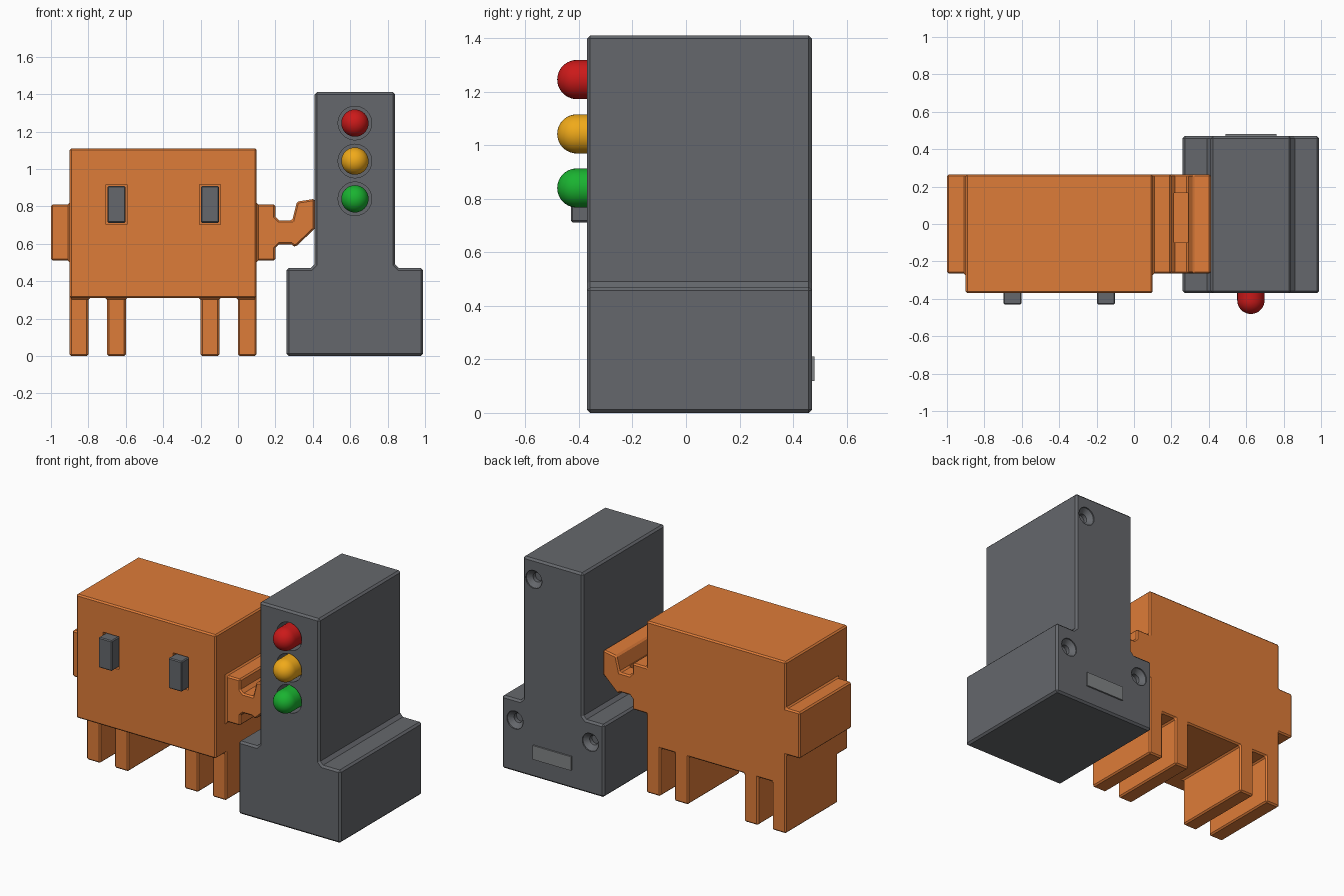
import bpy, bmesh, math

if "Cube" in bpy.data.objects:
    bpy.data.objects.remove(bpy.data.objects["Cube"])


def mat(name, rgb):
    m = bpy.data.materials.new(name)
    m.diffuse_color = (*rgb, 1)
    m.use_nodes = True
    m.node_tree.nodes["Principled BSDF"].inputs["Base Color"].default_value = m.diffuse_color
    return m


ORANGE = mat("orange", (0.73, 0.20, 0.04))
DARK = mat("dark grey", (0.13, 0.137, 0.15))
PLATE = mat("plate grey", (0.22, 0.23, 0.24))


def make(name, bm, material=None):
    bmesh.ops.recalc_face_normals(bm, faces=bm.faces[:])
    me = bpy.data.meshes.new(name)
    bm.to_mesh(me)
    bm.free()
    ob = bpy.data.objects.new(name, me)
    bpy.context.collection.objects.link(ob)
    if material:
        me.materials.append(material)
    return ob


def chamfer(ob, width, skip_y=()):
    """Chamfer the sharp edges, except those lying in the planes y = skip_y."""
    bm = bmesh.new()
    bm.from_mesh(ob.data)
    bmesh.ops.dissolve_limit(bm, angle_limit=math.radians(1), verts=bm.verts[:], edges=bm.edges[:])
    flat = lambda e: any(all(abs(v.co.y - y) < 1e-4 for v in e.verts) for y in skip_y)
    edges = [e for e in bm.edges if e.calc_face_angle(0) > math.radians(65) and not flat(e)]
    bmesh.ops.bevel(bm, geom=edges, offset=width, offset_type='OFFSET', segments=1,
                    profile=0.5, affect='EDGES', clamp_overlap=False)
    bmesh.ops.recalc_face_normals(bm, faces=bm.faces[:])
    bm.to_mesh(ob.data)
    bm.free()


def prism(name, pts, y0, y1, material=None):
    """Extrude an (x, z) outline from y0 to y1."""
    bm = bmesh.new()
    face = bm.faces.new([bm.verts.new((x, y0, z)) for x, z in pts])
    ext = bmesh.ops.extrude_face_region(bm, geom=[face])
    bmesh.ops.translate(bm, vec=(0, y1 - y0, 0),
                        verts=[g for g in ext["geom"] if isinstance(g, bmesh.types.BMVert)])
    return make(name, bm, material)


def box(name, x0, x1, y0, y1, z0, z1, material=None):
    return prism(name, [(x0, z0), (x0, z1), (x1, z1), (x1, z0)], y0, y1, material)


def lathe(name, pts, x, z, material=None, n=32):
    """Revolve (radius, y) points around a y-axis through (x, z)."""
    bm = bmesh.new()
    vs = [bm.verts.new((x + r, y, z)) for r, y in pts]
    es = [bm.edges.new(p) for p in zip(vs, vs[1:])]
    bmesh.ops.spin(bm, geom=vs + es, cent=(x, 0, z), axis=(0, 1, 0),
                   angle=math.tau, steps=n, use_duplicate=False)
    bmesh.ops.remove_doubles(bm, verts=bm.verts[:], dist=1e-5)
    return make(name, bm, material)


def boolean(ob, tool, operation='DIFFERENCE'):
    tool.hide_render = True
    m = ob.modifiers.new("bool", 'BOOLEAN')
    m.operation, m.object, m.solver = operation, tool, 'EXACT'
    bpy.context.view_layer.objects.active = ob
    bpy.ops.object.modifier_apply(modifier=m.name)
    bpy.data.objects.remove(tool)


# Orange figure: silhouette with side lugs, hooked arm and four legs
outline = [(-1, .51), (-1, .81), (-.9, .81), (-.9, 1.11), (.1, 1.11), (.1, .81), (.2, .81),
           (.2, .745), (.22, .725), (.29, .725), (.315, .825), (.41, .84), (.41, .68),
           (.315, .59), (.30, .585), (.285, .597), (.22, .597), (.2, .577), (.2, .51), (.1, .51)]
for x in (.1, -.1, -.6, -.8):
    outline += [(x, .31)] * (x != .1) + [(x, 0), (x - .1, 0)] + [(x - .1, .31)] * (x != -.8)
outline.append((-.9, .51))
body = prism("body", outline, -.265, .265, ORANGE)
boolean(body, box("front_block", -.9, .1, -.37, .1, .31, 1.11, ORANGE), 'UNION')
chamfer(body, .009)

# Shallow pocket on the arm
boolean(body, box("pocket_cutter", .215, .29, -.1, .165, .69, .78))

# Eyes set in narrow recesses
for side, x in (("left", -.65), ("right", -.15)):
    boolean(body, box("recess_cutter", x - .056, x + .056, -.5, -.31, .704, .916))
    eye = box(side + "_eye", x - .048, x + .048, -.43, -.30, .712, .908, DARK)
    chamfer(eye, .006)

# Traffic signal housing and back cover share one mirrored outline
CX = .625
half = [(.365, 0), (.365, .47), (.235, .47), (.215, .49), (.215, 1.41)]
signal = [(CX + x, z) for x, z in half] + [(CX - x, z) for x, z in reversed(half)]
housing = prism("signal_housing", signal, -.37, .403, DARK)
chamfer(housing, .012, skip_y=(.403,))
cover = prism("back_cover", signal, .403, .47, DARK)
chamfer(cover, .012, skip_y=(.403,))

# Lamps with domed fronts in round sockets
R = .073
dome = [(R * math.sin(a), -.408 - R * math.cos(a)) for a in (math.pi / 2 * i / 10 for i in range(11))]
for name, z, rgb in (("red", 1.245, (.6, .01, .01)), ("amber", 1.042, (.87, .40, .01)),
                     ("green", .84, (.01, .45, .03))):
    boolean(housing, lathe("socket_cutter", [(0, -.45), (.09, -.45), (.09, -.27), (0, -.27)], CX, z))
    lamp = lathe(name + "_lamp", dome + [(R, -.26), (0, -.26)], CX, z, mat(name, rgb))
    lamp.data.shade_smooth()
    lamp.data.set_sharp_from_angle(angle=math.radians(40))

# Countersunk screw holes in the back cover
for x, z in ((.76, 1.28), (.895, .335), (.355, .335)):
    boolean(cover, lathe("screw_cutter", [(0, .49), (.058, .49), (.058, .462), (.03, .435),
                                          (.03, .41), (0, .41)], x, z))

# Raised plate on the back
box("back_plate", .488, .762, .45, .48, .12, .21, PLATE)
